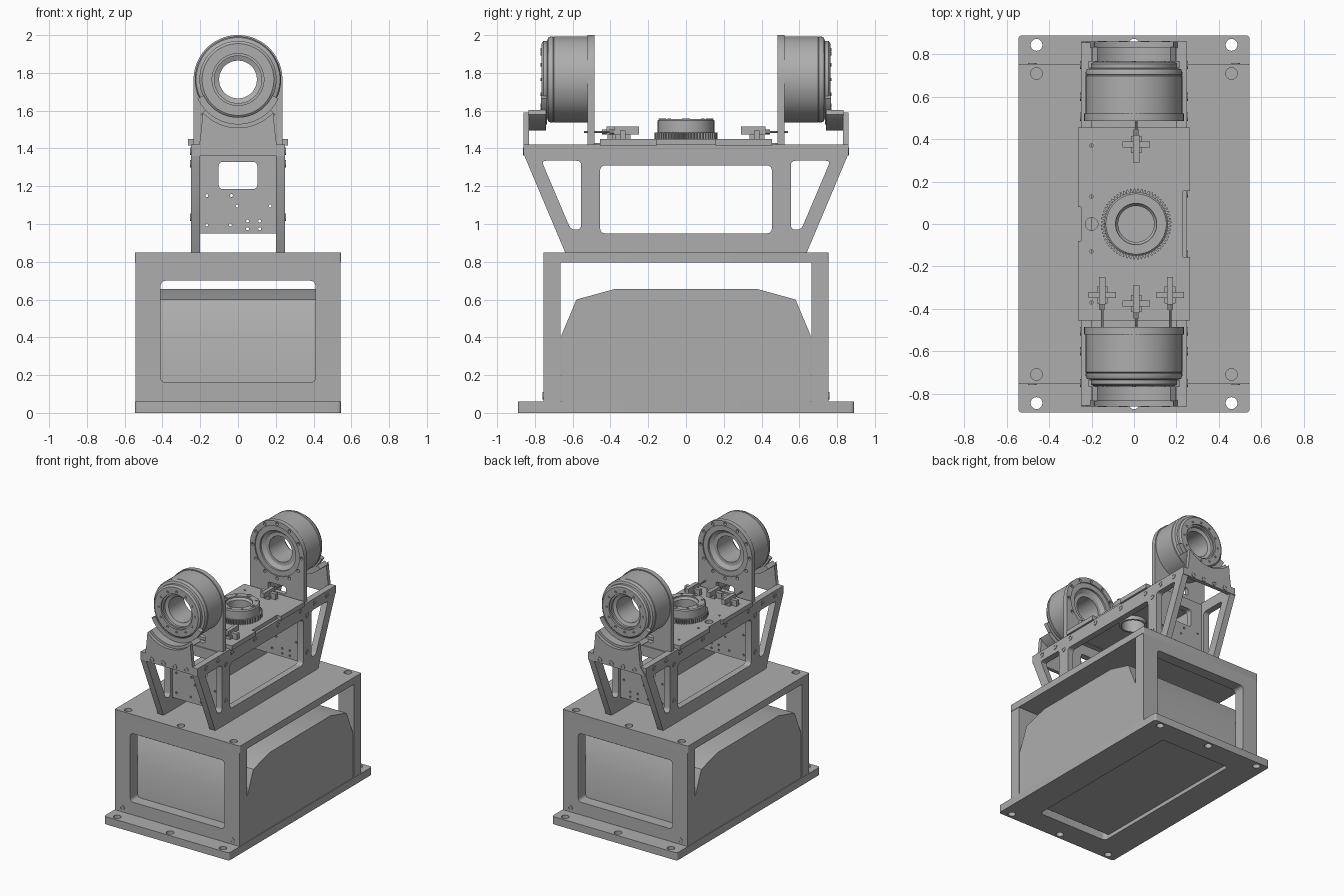
import bpy, bmesh, math
from mathutils import Matrix, Vector

cube = bpy.data.objects.get("Cube")
if cube:
    bpy.data.objects.remove(cube, do_unlink=True)

grey = bpy.data.materials.new("machined grey")
grey.use_nodes = True
colour = (0.42, 0.42, 0.42, 1)
grey.diffuse_color = colour
grey.node_tree.nodes["Principled BSDF"].inputs["Base Color"].default_value = colour


def finish(obj):
    """Give the part its material and crisp smooth shading."""
    obj.data.materials.clear()
    obj.data.materials.append(grey)
    bpy.ops.object.select_all(action="DESELECT")
    obj.select_set(True)
    bpy.context.view_layer.objects.active = obj
    bpy.ops.object.shade_smooth_by_angle(angle=math.radians(30))
    return obj


def arc(cx, cy, r, a, b, n):
    angles = [math.radians(a + (b - a) * i / n) for i in range(n + 1)]
    return [(cx + r * math.cos(t), cy + r * math.sin(t)) for t in angles]


def circle(cx, cy, r, n=20):
    return arc(cx, cy, r, 0, 360, n)[:-1]


def rect(cx, cy, w, h):
    w, h = w / 2, h / 2
    return [(cx - w, cy - h), (cx + w, cy - h), (cx + w, cy + h), (cx - w, cy + h)]


def rounded(points, r, n=4):
    """Round every corner of a polygon."""
    out = []
    for i, p in enumerate(points):
        p = Vector(p)
        a = p + (Vector(points[i - 1]) - p).normalized() * r
        b = p + (Vector(points[(i + 1) % len(points)]) - p).normalized() * r
        for k in range(n + 1):
            t = k / n
            out.append(tuple(a * (1 - t) ** 2 + p * 2 * t * (1 - t) + b * t * t))
    return out


FRAMES = {"x": ((0, 1, 0), (0, 0, 1), (1, 0, 0)),
          "y": ((1, 0, 0), (0, 0, 1), (0, -1, 0)),
          "z": ((1, 0, 0), (0, 1, 0), (0, 0, 1))}


def plate(name, axis, lo, hi, outline, holes=()):
    """Extrude an outline with holes between two positions on an axis."""
    curve = bpy.data.curves.new(name, "CURVE")
    curve.dimensions = "2D"
    curve.fill_mode = "BOTH"
    curve.extrude = abs(hi - lo) / 2
    for loop in [outline, *holes]:
        spline = curve.splines.new("POLY")
        spline.points.add(len(loop) - 1)
        for point, (u, v) in zip(spline.points, loop):
            point.co = (u, v, 0, 1)
        spline.use_cyclic_u = True
    temp = bpy.data.objects.new(name + " outline", curve)
    bpy.context.collection.objects.link(temp)
    graph = bpy.context.evaluated_depsgraph_get()
    mesh = bpy.data.meshes.new_from_object(temp.evaluated_get(graph))
    bpy.data.objects.remove(temp, do_unlink=True)
    bpy.data.curves.remove(curve)
    frame = Matrix(FRAMES[axis]).transposed().to_4x4()
    frame.translation["xyz".index(axis)] = (lo + hi) / 2
    bm = bmesh.new()
    bm.from_mesh(mesh)
    bmesh.ops.remove_doubles(bm, verts=bm.verts, dist=1e-5)
    bmesh.ops.transform(bm, matrix=frame, verts=bm.verts)
    bmesh.ops.recalc_face_normals(bm, faces=bm.faces)
    bm.to_mesh(mesh)
    bm.free()
    mesh.name = name
    obj = bpy.data.objects.new(name, mesh)
    bpy.context.collection.objects.link(obj)
    return finish(obj)


def lathe(name, profile, centre, direction, steps=64, closed=True):
    """Spin a (radius, height) profile round a direction."""
    bm = bmesh.new()
    verts = [bm.verts.new((r, 0, h)) for r, h in profile]
    pairs = list(zip(verts, verts[1:]))
    if closed:
        pairs.append((verts[-1], verts[0]))
    edges = [bm.edges.new(p) for p in pairs]
    bmesh.ops.spin(bm, geom=verts + edges, cent=(0, 0, 0), axis=(0, 0, 1),
                   angle=math.tau, steps=steps, use_merge=False)
    bmesh.ops.remove_doubles(bm, verts=bm.verts, dist=1e-5)
    bmesh.ops.recalc_face_normals(bm, faces=bm.faces)
    turn = Vector((0, 0, 1)).rotation_difference(Vector(direction)).to_matrix().to_4x4()
    bmesh.ops.transform(bm, matrix=Matrix.Translation(centre) @ turn, verts=bm.verts)
    mesh = bpy.data.meshes.new(name)
    bm.to_mesh(mesh)
    bm.free()
    obj = bpy.data.objects.new(name, mesh)
    bpy.context.collection.objects.link(obj)
    return finish(obj)


def bolt(name, centre, direction, r=0.02):
    lathe(name, [(r, 0), (r, .004), (r * .55, .004), (r * .55, .001), (0, .001)],
          centre, direction, 16, False)


# Base plate, cover and box frame
across = (-.46, 0, .46)
plate("base_plate", "z", 0, .06, rounded(rect(0, 0, 1.09, 1.78), .02),
      [rounded(rect(0, 0, .62, 1.40), .03)]
      + [circle(x, y, .028) for x in across for y in (-.845, .845)])
half = [(.66, .03), (.66, .41), (.58, .60), (.38, .655)]
plate("inner_cover", "x", -.54, .54, half + [(-y, z) for y, z in reversed(half)])
plate("box_top", "z", .795, .85, rounded(rect(0, 0, 1.09, 1.51), .01),
      [circle(x, y, .028) for x in across for y in (-.71, .71)])

# Upper trapezoid side frames
trapezoid = [(-.855, 1.42), (-.855, 1.36), (-.64, .85), (.64, .85), (.855, 1.36), (.855, 1.42)]
centre_window = rounded(rect(0, 1.13, .91, .36), .03)
end_window = [(.555, 1.335), (.765, 1.335), (.61, .97), (.555, .97)]
end_windows = [rounded([(s * y, z) for y, z in end_window], .025) for s in (-1, 1)]
for s, side in ((-1, "right"), (1, "left")):
    plate(side + "_side_frame", "x", s * .2, s * .25, trapezoid, [centre_window] + end_windows)
    for e in (-1, 1):
        for y, z in ((.75, 1.385), (.60, 1.385), (.425, 1.385), (.145, 1.385),
                     (.505, 1.32), (.505, 1.035)):
            bolt(side + "_frame_bolt", (s * .25, e * y, z), (s, 0, 0))

# Deck with edge notches and the centre opening
deck = [(-.265, -.455), (.265, -.455), (.265, -.155), (.23, -.155), (.23, .155), (.265, .155),
        (.265, .455), (-.265, .455), (-.265, .08), (-.25, .08), (-.25, -.08), (-.265, -.08)]
plate("deck", "z", 1.415, 1.45, deck,
      [circle(.01, 0, .10, 40), circle(-.2, 0, .03)]
      + [circle(-.2, y, .008, 10) for y in (-.37, -.13, .13, .37)])

# Rotary gear and collar
teeth = 60
gear = []
for i in range(teeth):
    for k, r in ((0, .152), (.3, .167), (.6, .167), (.9, .152)):
        t = math.tau * (i + k) / teeth
        gear.append((.01 + r * math.cos(t), r * math.sin(t)))
plate("gear_ring", "z", 1.45, 1.485, gear, [circle(.01, 0, .098, 40)])
lathe("gear_collar", [(.085, 1.385), (.085, 1.53), (.097, 1.545), (.097, 1.555), (.142, 1.555),
                      (.15, 1.548), (.15, 1.485), (.10, 1.485), (.10, 1.385)], (.01, 0, 0), (0, 0, 1))
for i in range(8):
    t = math.tau * i / 8
    bolt("collar_bolt", (.01 + .125 * math.cos(t), .125 * math.sin(t), 1.555), (0, 0, 1),
         .009 if i % 2 else .02)


# Plunger sensors on the deck
def sensor(x, y, s):
    plate("sensor_bracket", "z", 1.45, 1.495, rect(x, y + s * .02, .13, .03))
    plate("sensor_foot", "z", 1.45, 1.475, rect(x, y + s * .02, .05, .08))
    plate("sensor_body", "z", 1.475, 1.515, rect(x, y, .03, .13))
    lathe("sensor_pin", [(0, 0), (.012, 0), (.012, .03), (.006, .03), (.006, .125), (0, .125)],
          (x, y + s * .06, 1.487), (0, s, 0), 12, False)


for x, y, s in ((.01, .355, 1), (.01, -.355, -1), (-.15, -.315, -1), (.17, -.315, -1)):
    sensor(x, y, s)

# Parts repeated at both ends
axis_z = 1.765
motor = [(.1, .53), (.1, .72), (.125, .73), (.125, .75), (.137, .75), (.137, .765), (.19, .765),
         (.204, .755), (.204, .735), (.222, .73), (.228, .715), (.228, .705), (.225, .702),
         (.228, .699), (.228, .52), (.194, .52), (.194, .495), (.155, .495), (.155, .51), (.125, .53)]
dots = [(-.165, 1.15), (-.035, 1.15), (.17, 1.095), (-.005, 1.095), (.05, 1.015),
        (.115, 1.015), (.05, .975), (.115, .975), (-.165, .995), (-.04, .995)]
for s, end in ((-1, "front"), (1, "back")):
    out = (0, s, 0)
    plate(end + "_box_panel", "y", s * .665, s * .755, rect(0, .4275, 1.085, .735),
          [rounded(rect(0, .43, .82, .54), .03)])
    for x in (-.48, .48):
        bolt(end + "_panel_bolt", (x, s * .755, .09), out)
    plate(end + "_cross_plate", "y", s * .48, s * .53, rect(0, 1.18, .40, .46),
          [rounded(rect(0, 1.257, .205, .145), .025)] + [circle(x, z, .008, 10) for x, z in dots])

    # Apron bracket hugging the motor from below
    apron = [(-.25, 1.36), (.25, 1.36), (.25, 1.42), (.205, 1.42), (.195, 1.50)]
    apron += arc(0, axis_z, .255, -43, -137, 24) + [(-.195, 1.50), (-.205, 1.42)]
    plate(end + "_apron", "y", s * .83, s * .86, apron)
    plate(end + "_apron_lip", "y", s * .74, s * .835,
          arc(0, axis_z, .27, -43, -137, 24) + arc(0, axis_z, .235, -137, -43, 24))
    plate(end + "_apron_collar", "y", s * .735, s * .768,
          arc(0, axis_z, .237, -25, -155, 30) + arc(0, axis_z, .2, -155, -25, 30))
    for x in (-.15, -.05, .05, .15):
        bolt(end + "_apron_bolt", (x, s * .86, 1.385), out)

    # Round-topped motor mount with a ring of screw holes
    mount = [(-.235, 1.41), (.235, 1.41)] + arc(0, axis_z, .235, 0, 180, 48)
    ring = [(.213 * math.cos(math.tau * i / 12), axis_z + .213 * math.sin(math.tau * i / 12))
            for i in range(12)]
    plate(end + "_motor_mount", "y", s * .485, s * .522, mount,
          [circle(0, axis_z, .194, 64), rounded(rect(0, 1.475, .16, .06), .02)]
          + [circle(x, z, .012, 12) for x, z in ring])
    plate(end + "_mount_foot", "z", 1.41, 1.43, rect(0, s * .48, .40, .08))

    # Hollow motor and its face screws
    lathe(end + "_motor", motor, (0, 0, axis_z), out, 72)
    for i in range(12):
        t = math.tau * i / 12
        x, z = .158 * math.cos(t), axis_z + .158 * math.sin(t)
        bolt(end + "_motor_screw", (x, s * .765, z), out, .009)
